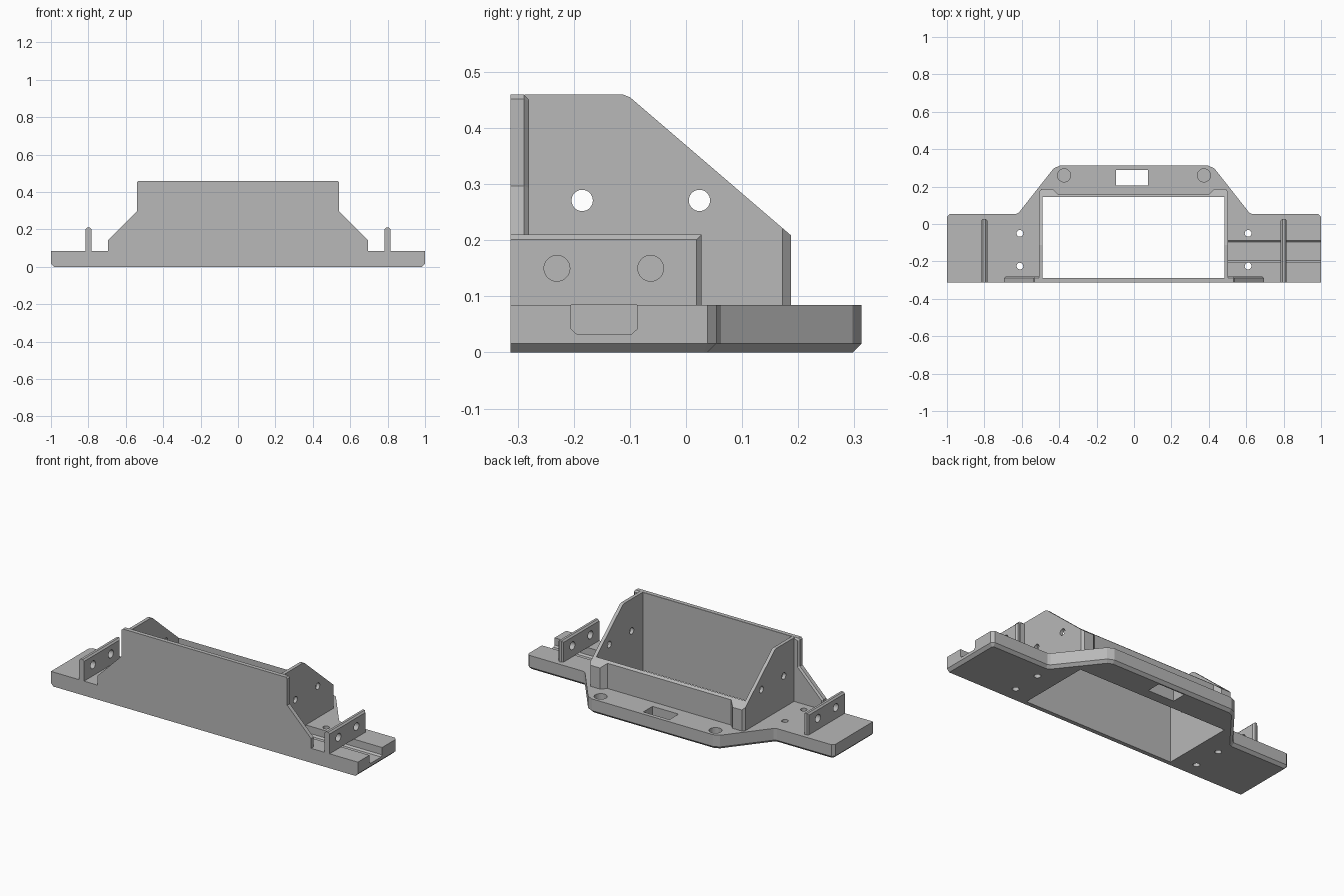
import bpy
import bmesh
import math

cube = bpy.data.objects.get("Cube")
if cube:
    bpy.data.objects.remove(cube)

grey = bpy.data.materials.new("plain grey")
grey.use_nodes = True
COLOUR = (0.48, 0.48, 0.48, 1)
grey.diffuse_color = COLOUR
grey.node_tree.nodes["Principled BSDF"].inputs["Base Color"].default_value = COLOUR

PLACE = {"x": lambda a, b, t: (t, a, b),
         "y": lambda a, b, t: (a, t, b),
         "z": lambda a, b, t: (a, b, t)}


def prism(name, points, axis, lo, hi, bevel_rule=None, width=0.01):
    """Extrude an outline along an axis; bevel the edges chosen by the rule."""
    bm = bmesh.new()
    rings = [[bm.verts.new(PLACE[axis](a, b, t)) for a, b in points] for t in (lo, hi)]
    bm.faces.new(rings[0])
    bm.faces.new(rings[1])
    count = len(points)
    for i in range(count):
        j = (i + 1) % count
        bm.faces.new((rings[0][i], rings[0][j], rings[1][j], rings[1][i]))
    bmesh.ops.recalc_face_normals(bm, faces=bm.faces)
    if bevel_rule:
        edges = [e for e in bm.edges if bevel_rule(e.verts[0].co, e.verts[1].co)]
        bmesh.ops.bevel(bm, geom=edges, offset=width, segments=1, affect="EDGES")
    mesh = bpy.data.meshes.new(name)
    bm.to_mesh(mesh)
    bm.free()
    mesh.materials.append(grey)
    obj = bpy.data.objects.new(name, mesh)
    bpy.context.collection.objects.link(obj)
    return obj


def rect(a0, a1, b0, b1):
    return [(a0, b0), (a1, b0), (a1, b1), (a0, b1)]


def circle(a, b, r, sides=32):
    steps = [math.tau * i / sides for i in range(sides)]
    return [(a + r * math.cos(s), b + r * math.sin(s)) for s in steps]


def mirrored(half):
    """Complete a symmetric outline from its +x half."""
    return half + [(-a, b) for a, b in reversed(half)]


def cut(obj, cutters, operation="DIFFERENCE"):
    for cutter in cutters:
        cutter.hide_render = True
        mod = obj.modifiers.new("cut", "BOOLEAN")
        mod.operation = operation
        mod.solver = "EXACT"
        mod.object = cutter
    bpy.context.view_layer.update()
    graph = bpy.context.evaluated_depsgraph_get()
    mesh = bpy.data.meshes.new_from_object(obj.evaluated_get(graph))
    obj.modifiers.clear()
    obj.data = mesh
    for cutter in cutters:
        bpy.data.objects.remove(cutter)


FRONT, BACK, DECK, TOP = -0.313, 0.313, 0.085, 0.46
INNER = (-0.488, 0.483, -0.288, 0.145)


def opening():
    return prism("opening_cutter", rect(*INNER), "z", -1, 1)


# Base plate with the lower edge bevelled everywhere but the front
outline = mirrored([(1, FRONT), (1, 0.038), (0.985, 0.054), (0.63, 0.054),
                    (0.615, 0.062), (0.43, 0.297), (0.395, BACK)])
base = prism("base_plate", outline, "z", 0, DECK,
             lambda p, q: p.z == q.z == 0 and max(p.y, q.y) > FRONT + 0.01, 0.016)
cutters = [opening(),
           prism("slot_cutter", rect(-0.095, 0.075, 0.205, 0.29), "z", -1, 1)]
for side in (-1, 1):
    for y in (-0.05, -0.225):
        cutters.append(prism("screw_cutter", circle(side * 0.61, y, 0.018), "z", -1, 1))
    cutters.append(prism("pocket_cutter", circle(side * 0.374, 0.26, 0.035), "z", 0.03, 1))
# Cable channel along the left wing
channel = [(-0.205, 0.2), (-0.205, 0.042), (-0.195, 0.033),
           (-0.097, 0.033), (-0.087, 0.042), (-0.087, 0.2)]
cutters.append(prism("channel_cutter", channel, "x", 0.503, 1.2))
cut(base, cutters)

# Tall front wall with stepped gussets
profile = mirrored([(0.695, DECK), (0.695, 0.142), (0.54, 0.297),
                    (0.54, 0.452), (0.532, TOP)])
front_wall = prism("front_wall", profile, "y", FRONT, -0.28,
                   lambda p, q: p.y == q.y > -0.29 and max(p.z, q.z) > DECK + 0.01, 0.009)
cut(front_wall, [opening()])

# Side walls and low back wall with thicker corner posts
x0, x1, y0, y1 = INNER
plan = [(x0, y0), (-0.508, y0), (-0.508, 0.172), (-0.495, 0.187), (-0.435, 0.187),
        (-0.405, 0.158), (0.4, 0.158), (0.43, 0.187), (0.49, 0.187), (0.503, 0.172),
        (0.503, y0), (x1, y0), (x1, y1), (x0, y1)]
tray = prism("tray_walls", plan, "z", DECK, 0.6)
slope = [(-0.5, 0), (0.3, 0), (0.3, 0.112), (-0.1, 0.455), (-0.113, TOP), (-0.5, TOP)]
cut(tray, [prism("slope_cutter", slope, "x", -1, 1)], "INTERSECT")
cut(tray, [prism("side_hole_cutter", circle(y, 0.271, 0.019), "x", -1, 1)
           for y in (-0.185, 0.024)])

# Upright mounting fins on both wings
for label, x in (("right", -0.8), ("left", 0.8)):
    fin = prism(label + "_fin", rect(FRONT, 0.028, DECK, 0.21), "x", x - 0.016, x + 0.016,
                lambda p, q: p.x == q.x and (p.z == q.z > 0.2 or p.y == q.y > 0), 0.009)
    cut(fin, [prism("fin_hole_cutter", circle(y, 0.15, 0.023), "x", x - 0.1, x + 0.1)
              for y in (-0.23, -0.063)])
